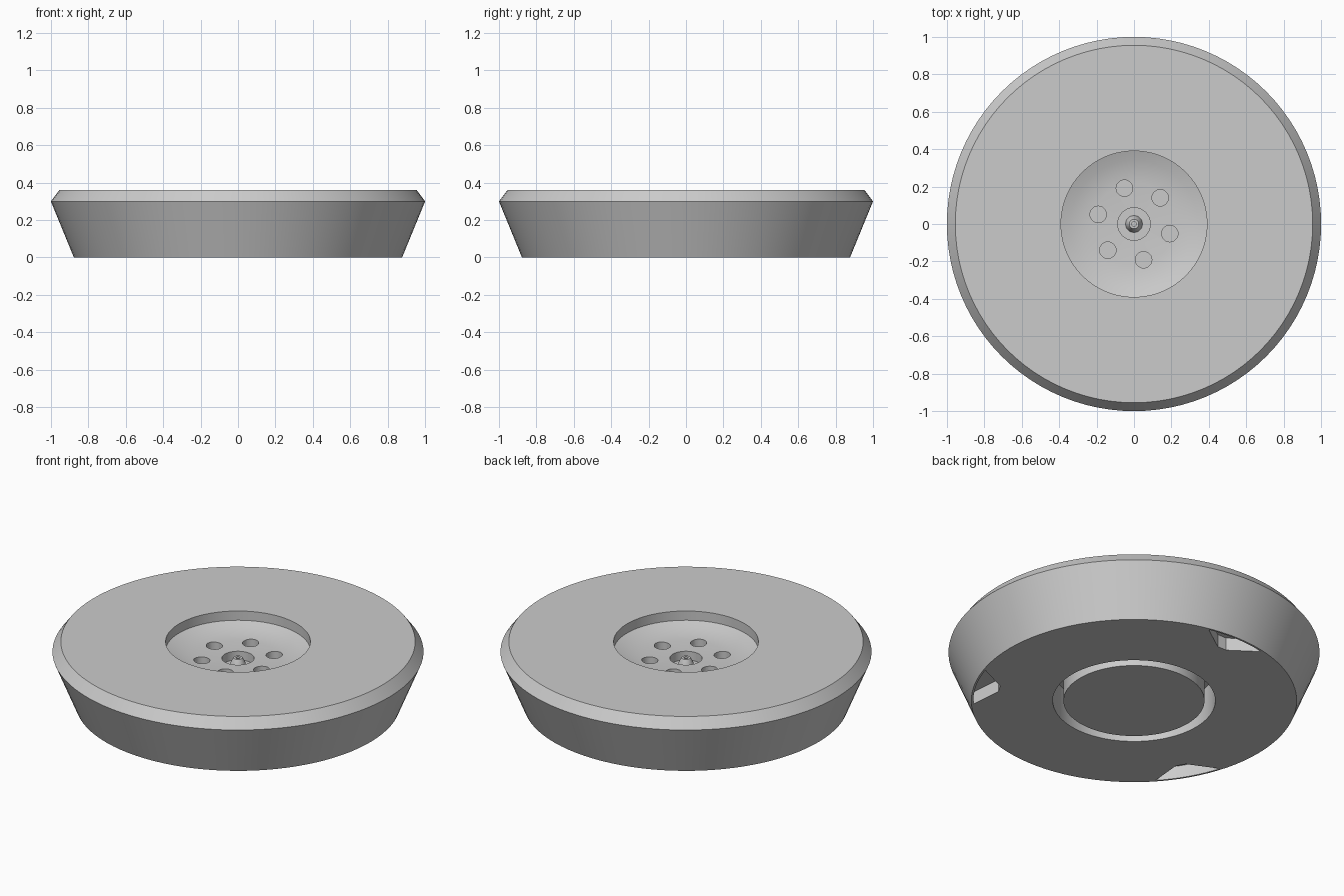
import bpy, bmesh
from math import radians, sin, cos, tau

cube = bpy.data.objects.get("Cube")
if cube:
    bpy.data.objects.remove(cube, do_unlink=True)

# Single grey finish
grey = bpy.data.materials.new("plain grey")
grey.use_nodes = True
grey.diffuse_color = (0.6, 0.6, 0.6, 1)
grey.node_tree.nodes["Principled BSDF"].inputs["Base Color"].default_value = (0.6, 0.6, 0.6, 1)


def make_object(name, bm):
    bmesh.ops.recalc_face_normals(bm, faces=bm.faces)
    mesh = bpy.data.meshes.new(name)
    bm.to_mesh(mesh)
    bm.free()
    mesh.materials.append(grey)
    obj = bpy.data.objects.new(name, mesh)
    bpy.context.collection.objects.link(obj)
    return obj


def lathe(name, profile, steps):
    bm = bmesh.new()
    verts = [bm.verts.new((r, 0, z)) for r, z in profile]
    edges = [bm.edges.new(pair) for pair in zip(verts, verts[1:])]
    bmesh.ops.spin(bm, geom=verts + edges, cent=(0, 0, 0), axis=(0, 0, 1),
                   angle=tau, steps=steps)
    bmesh.ops.remove_doubles(bm, verts=bm.verts, dist=0.0001)
    return make_object(name, bm)


def prism(bm, outline, bottom, top):
    face = bm.faces.new([bm.verts.new((x, y, bottom)) for x, y in outline])
    result = bmesh.ops.extrude_face_region(bm, geom=[face])
    moved = [v for v in result["geom"] if isinstance(v, bmesh.types.BMVert)]
    bmesh.ops.translate(bm, verts=moved, vec=(0, 0, top - bottom))


def polar(r, angle):
    return r * cos(angle), r * sin(angle)


# Turned body: underside plug and groove, flared side, bowl and centre nozzle
body = lathe("round_body", [
    (0, 0), (0.38, 0), (0.38, 0.2), (0.438, 0.2), (0.438, 0),
    (0.877, 0), (1, 0.3), (0.955, 0.36), (0.39, 0.36),
    (0.39, 0.305), (0.34, 0.287), (0.28, 0.272), (0.22, 0.265), (0.087, 0.262),
    (0.087, 0.21), (0.045, 0.21), (0.04, 0.235), (0.025, 0.265),
    (0.012, 0.265), (0.012, 0.24), (0, 0.24)], 96)

cutter_mesh = bmesh.new()

# Six round holes in the bowl floor
for i in range(6):
    cx, cy = polar(0.198, radians(45 + 60 * i))
    ring = [polar(0.044, tau * k / 24) for k in range(24)]
    prism(cutter_mesh, [(cx + x, cy + y) for x, y in ring], 0.17, 0.33)

# Three wedge-shaped pockets under the rim
for i in range(3):
    mid = radians(90 + 120 * i)
    arc = [polar(0.866, mid + radians(12.3) * k / 4) for k in range(-4, 5)]
    nose = [polar(0.738, mid + side * 0.04) for side in (1, -1)]
    prism(cutter_mesh, arc + nose, -0.05, 0.075)

cutter = make_object("pocket_cutter", cutter_mesh)
cutter.hide_render = True

# Cut the openings, then discard the cutter
cut = body.modifiers.new("openings", 'BOOLEAN')
cut.operation = 'DIFFERENCE'
cut.solver = 'EXACT'
cut.object = cutter
bpy.ops.object.select_all(action='DESELECT')
bpy.context.view_layer.objects.active = body
body.select_set(True)
bpy.ops.object.modifier_apply(modifier=cut.name)
bpy.data.objects.remove(cutter, do_unlink=True)

bpy.ops.object.shade_smooth_by_angle(angle=radians(30))
